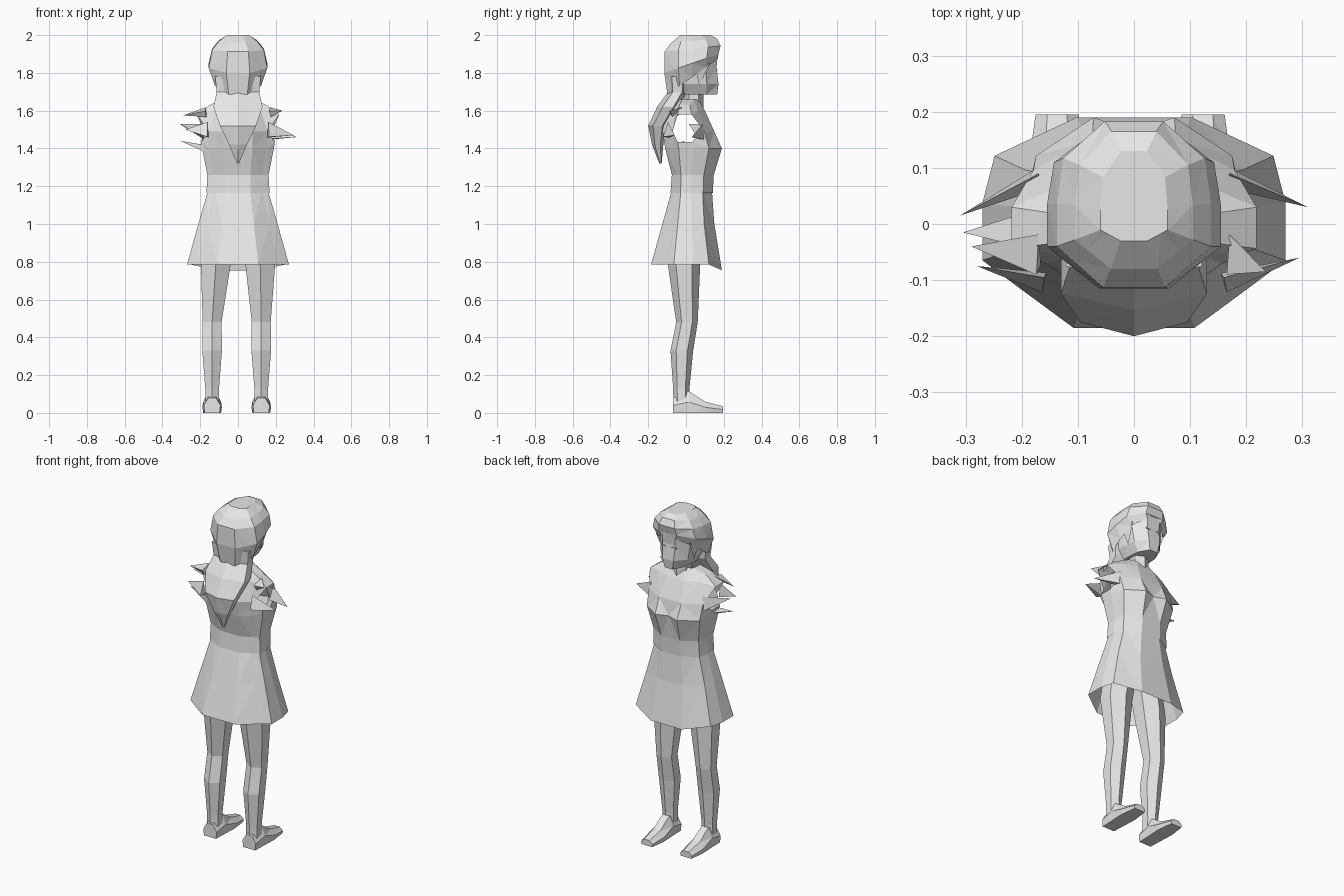
import bpy
import bmesh
import math
from mathutils import Vector

default_cube = bpy.data.objects.get("Cube")
if default_cube:
    bpy.data.objects.remove(default_cube, do_unlink=True)

grey = bpy.data.materials.new("plain_grey")
grey.use_nodes = True
grey.diffuse_color = (0.8, 0.8, 0.8, 1)
grey.node_tree.nodes["Principled BSDF"].inputs["Base Color"].default_value = (0.8, 0.8, 0.8, 1)

# Half outline of the body, running from front centre to back centre
OUTLINE = [(0, 1), (0.38, 1), (0.92, 0.64), (1, 0.2),
           (1, -0.35), (0.8, -0.57), (0.4, -1), (0, -1)]
SIDES = (3, 4, 10, 11)


def ring(height, wide, front, back, tilt=0):
    """Mirrored body cross-section, with tilt raising its front."""
    half = []
    for across, along in OUTLINE:
        depth = along * (front if along > 0 else back)
        half.append(Vector((across * wide, depth, height + tilt * depth)))
    mirrored = [Vector((-p.x, p.y, p.z)) for p in reversed(half[1:-1])]
    return half + mirrored


def oval(height, centre_x, centre_y, radius_x, radius_y, sides=6):
    """Low-sided elliptical cross-section."""
    points = []
    for step in range(sides):
        angle = math.tau * step / sides
        points.append(Vector((centre_x + radius_x * math.sin(angle),
                              centre_y + radius_y * math.cos(angle), height)))
    return points


def finish(name, bm):
    """Turn a bmesh into a flat-shaded grey object."""
    bmesh.ops.recalc_face_normals(bm, faces=bm.faces)
    mesh = bpy.data.meshes.new(name)
    bm.to_mesh(mesh)
    bm.free()
    mesh.materials.append(grey)
    obj = bpy.data.objects.new(name, mesh)
    bpy.context.collection.objects.link(obj)
    return obj


def loft(name, rings, cap_start=False, cap_end=False):
    """Skin consecutive rings with triangles."""
    bm = bmesh.new()
    rows = [[bm.verts.new(point) for point in points] for points in rings]
    for lower, upper in zip(rows, rows[1:]):
        count = len(lower)
        for i in range(count):
            j = (i + 1) % count
            bm.faces.new((lower[i], lower[j], upper[j], upper[i]))
    if cap_start:
        bm.faces.new(rows[0])
    if cap_end:
        bm.faces.new(rows[-1])
    bmesh.ops.triangulate(bm, faces=bm.faces)
    return finish(name, bm)


def shard(name, tip, base, size, direction):
    """Three-sided pointed piece from a base position to a tip."""
    tip, base, direction = Vector(tip), Vector(base), Vector(direction)
    side = (tip - base).cross(direction).normalized() * size * 0.4
    bm = bmesh.new()
    corners = [base + direction * size, base - direction * size + side,
               base - direction * size - side, tip]
    verts = [bm.verts.new(point) for point in corners]
    for skip in range(len(verts)):
        bm.faces.new([v for i, v in enumerate(verts) if i != skip])
    return finish(name, bm)


# Skirt, with the front of the hem dropping slightly
hem = ring(0.785, 0.27, 0.19, 0.185)
for point in hem:
    if point.y > 0.15:
        point.z -= 0.03
loft("skirt", [hem, ring(1.0, 0.21, 0.15, 0.125), ring(1.18, 0.158, 0.137, 0.075)])

# Blouse below the arm openings, creased between the breasts
arm_line = ring(1.49, 0.195, 0.15, 0.125)
shoulder_line = [point.copy() for point in arm_line]
for i in SIDES:
    arm_line[i].z = 1.435
bust = ring(1.4, 0.19, 0.19, 0.11)
bust[0].y -= 0.025
loft("blouse", [ring(1.165, 0.167, 0.142, 0.082),
                ring(1.26, 0.162, 0.147, 0.075),
                bust,
                arm_line])

# Yoke arching over the arm openings
collar_line = ring(1.6, 0.15, 0.1, 0.1)
for i in SIDES:
    shoulder_line[i].z = 1.58
    shoulder_line[i].x *= 1.12
    collar_line[i].z = 1.63
loft("shoulder_yoke", [shoulder_line, collar_line, ring(1.66, 0.08, 0.065, 0.06)])

# Ragged sleeve edges: tip and base of every torn point
front_edge, back_edge = (0.17, 0.085, 1.49), (0.16, -0.1, 1.5)
top_edge, low_edge = (0.17, -0.05, 1.6), (0.175, -0.01, 1.405)


def left_right(position, sign):
    return (position[0] * sign, position[1], position[2])


torn_points = [
    ("left_front", (0.31, 0.03, 1.46), front_edge, 1),
    ("left_back", (0.295, -0.06, 1.47), back_edge, 1),
    ("left_top", (0.235, -0.085, 1.6), top_edge, 1),
    ("right_front", (-0.31, 0.015, 1.53), front_edge, -1),
    ("right_low", (-0.305, -0.015, 1.44), low_edge, -1),
    ("right_top", (-0.29, -0.04, 1.575), top_edge, -1),
    ("right_back", (-0.28, -0.075, 1.5), back_edge, -1),
]
for label, tip, base, sign in torn_points:
    lean = (0, 0.7, 0.4) if "top" in label else (0, 0.1, 0.9)
    if "low" in label:
        lean = (0, 0.8, 0.1)
    shard(label + "_sleeve_point", tip, left_right(base, sign), 0.045, lean)

# Neck and face
loft("neck", [oval(1.6, 0, 0.042, 0.055, 0.05), oval(1.74, 0, 0.042, 0.055, 0.05)])
loft("face", [ring(1.685, 0.065, 0.165, 0.02),
              ring(1.74, 0.098, 0.172, 0.05),
              ring(1.83, 0.11, 0.162, 0.06),
              ring(1.91, 0.11, 0.168, 0.06)], cap_start=True, cap_end=True)

# Hair cap, open over the face and parted at the front
fringe = ring(1.755, 0.122, 0.168, 0.098, 0.7)
fringe[0].z += 0.025
loft("hair_cap", [fringe,
                  ring(1.84, 0.155, 0.172, 0.115, 0.35),
                  ring(1.925, 0.137, 0.183, 0.113, 0.1),
                  ring(1.965, 0.105, 0.165, 0.08, 0.1),
                  ring(2.0, 0.06, 0.13, 0.03)], cap_end=True)

# Hair falling from the nape down the back to a point
loft("back_hair", [oval(1.78, 0, -0.045, 0.14, 0.06),
                   oval(1.7, 0, -0.045, 0.13, 0.05),
                   oval(1.62, 0, -0.095, 0.15, 0.058),
                   oval(1.52, 0, -0.15, 0.11, 0.05),
                   oval(1.42, 0, -0.15, 0.055, 0.03),
                   oval(1.32, 0, -0.135, 0.006, 0.006)], cap_start=True, cap_end=True)

for side_name, sign in (("left", 1), ("right", -1)):
    # Eye slits and locks beside the face
    bpy.ops.mesh.primitive_cube_add(size=1, location=(sign * 0.036, 0.164, 1.815))
    eye = bpy.context.object
    eye.name = side_name + "_eye"
    eye.scale = (0.03, 0.007, 0.006)
    eye.data.materials.append(grey)
    shard(side_name + "_lock", (sign * 0.1, 0.07, 1.73),
          (sign * 0.112, 0.085, 1.85), 0.04, (0, 1, 0))

    # Leg from hip to ankle
    low_x = sign * 0.13 - 0.007
    loft(side_name + "_leg", [oval(0.06, low_x, -0.025, 0.042, 0.042),
                              oval(0.13, low_x, -0.025, 0.042, 0.043),
                              oval(0.33, low_x, -0.022, 0.06, 0.06),
                              oval(0.48, low_x, 0.005, 0.058, 0.057),
                              oval(0.78, sign * 0.118, -0.01, 0.09, 0.085),
                              oval(0.95, sign * 0.09, -0.01, 0.09, 0.085)], cap_end=True)

    # Foot lofted from heel to toe
    sections = []
    for depth, half_width, top in ((-0.07, 0.04, 0.08), (0.015, 0.043, 0.115),
                                   (0.1, 0.047, 0.06), (0.195, 0.035, 0.035)):
        sections.append([Vector((low_x + across * half_width, depth, height))
                         for across, height in ((-1, 0), (1, 0), (1.1, top * 0.5),
                                                (0.5, top), (-0.5, top), (-1.1, top * 0.5))])
    loft(side_name + "_foot", sections, cap_start=True, cap_end=True)
